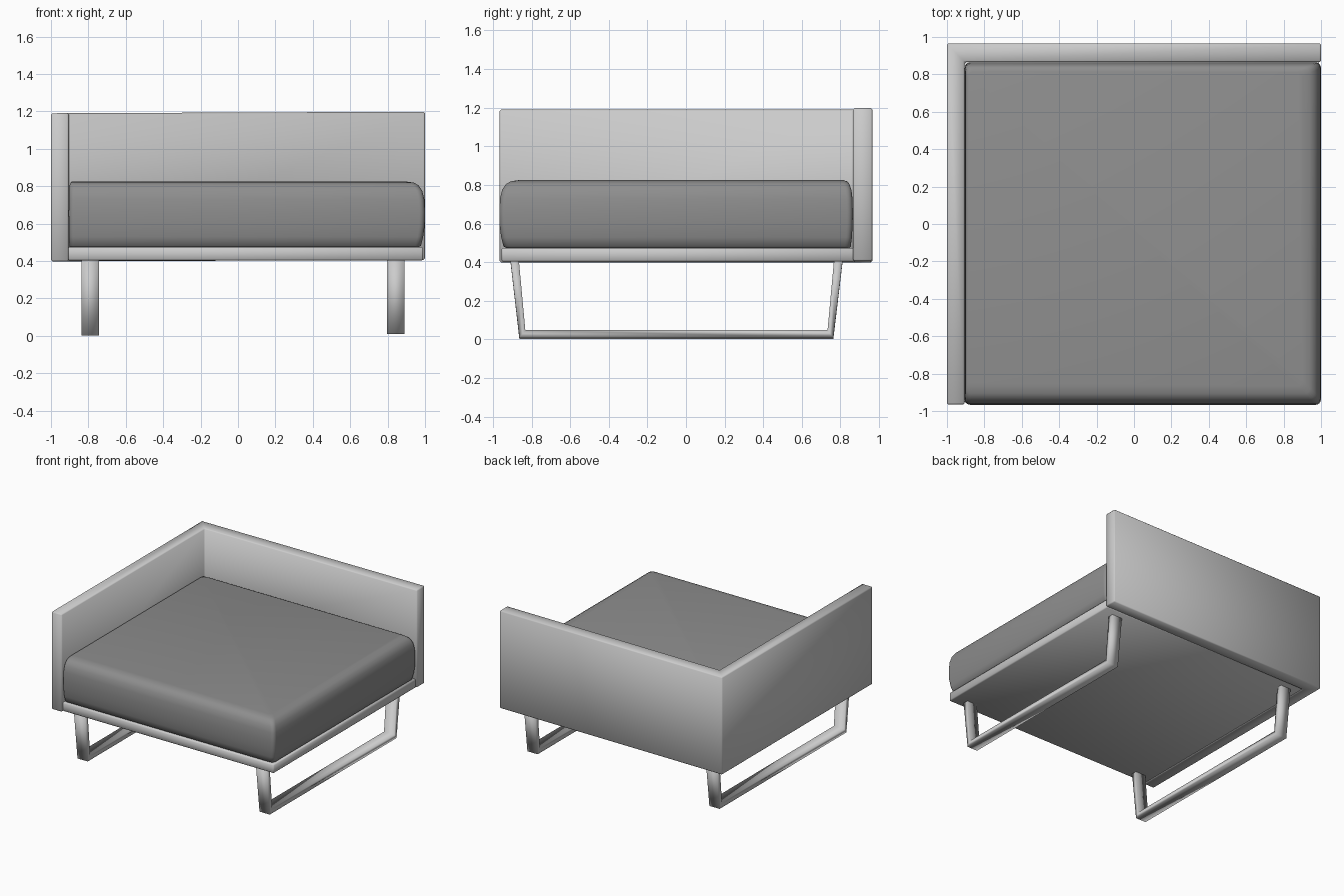
import bpy, bmesh, math

if "Cube" in bpy.data.objects:
    bpy.data.objects.remove(bpy.data.objects["Cube"])


def finish(name, bm, angle):
    bmesh.ops.recalc_face_normals(bm, faces=bm.faces)
    me = bpy.data.meshes.new(name)
    bm.to_mesh(me)
    bm.free()
    ob = bpy.data.objects.new(name, me)
    bpy.context.collection.objects.link(ob)
    bpy.ops.object.select_all(action="DESELECT")
    ob.select_set(True)
    bpy.context.view_layer.objects.active = ob
    bpy.ops.object.shade_smooth_by_angle(angle=math.radians(angle))
    return ob


def prism(name, points, depth, bevel=0.0):
    """Extrude a closed outline of 3D points along a vector, softly shaded."""
    bm = bmesh.new()
    face = bm.faces.new([bm.verts.new(p) for p in points])
    ext = bmesh.ops.extrude_face_region(bm, geom=[face])
    verts = [g for g in ext["geom"] if isinstance(g, bmesh.types.BMVert)]
    bmesh.ops.translate(bm, verts=verts, vec=depth)
    if bevel:
        bmesh.ops.bevel(bm, geom=bm.edges[:], offset=bevel, segments=1, affect="EDGES")
    return finish(name, bm, 180)


def rounded_rect(x0, x1, y0, y1, r, steps=4):
    pts = []
    corners = [(x1 - r, y1 - r), (x0 + r, y1 - r), (x0 + r, y0 + r), (x1 - r, y0 + r)]
    for q, (cx, cy) in enumerate(corners):
        for i in range(steps + 1):
            a = math.pi / 2 * (q + i / steps)
            pts.append((cx + r * math.cos(a), cy + r * math.sin(a)))
    return pts


# L-shaped arm and back, rising slightly to the right
outline = [(-1, -0.965), (-0.905, -0.965), (-0.905, 0.865),
           (1, 0.865), (1, 0.965), (-1, 0.965)]
shell = prism("arm_and_back", [(x, y, 0.398) for x, y in outline], (0, 0, 0.792), 0.008)
for v in shell.data.vertices:
    v.co.z += 0.004 * (v.co.x + 1)

# Platform under the cushion
base = [(-0.91, -0.955), (0.99, -0.955), (0.99, 0.87), (-0.91, 0.87)]
prism("seat_base", [(x, y, 0.403) for x, y in base], (0, 0, 0.072), 0.008)

# Cushion: stacked rounded rectangles with bulging sides
bm = bmesh.new()
rings = []
for z, inset in [(0.472, 0.04), (0.482, 0.022), (0.53, 0.01), (0.59, 0.002), (0.66, 0.0),
                 (0.73, 0.004), (0.775, 0.015), (0.805, 0.035), (0.819, 0.06), (0.825, 0.1)]:
    loop = rounded_rect(-0.905 + inset * 0.15, 1.0 - inset,
                        -0.967 + inset, 0.864 - inset * 0.5, 0.03)
    rings.append([bm.verts.new((x, y, z)) for x, y in loop])
for a, b in zip(rings, rings[1:]):
    for i in range(len(a)):
        j = (i + 1) % len(a)
        bm.faces.new((a[i], a[j], b[j], b[i]))
bm.faces.new(rings[0])
bm.faces.new(rings[-1])
cushion = finish("seat_cushion", bm, 50)
fabric = bpy.data.materials.new("dark_fabric")
fabric.diffuse_color = (0.27, 0.27, 0.27, 1)
fabric.use_nodes = True
fabric.node_tree.nodes["Principled BSDF"].inputs["Base Color"].default_value = fabric.diffuse_color
cushion.data.materials.append(fabric)

# Two flat-bar sled legs, open at the top
sled = [(-0.91, 0.41), (-0.863, 0.003), (0.763, 0.003), (0.812, 0.41),
        (0.767, 0.41), (0.733, 0.042), (-0.832, 0.042), (-0.866, 0.41)]
for name, x, z in [("left_leg", -0.836, 0.0), ("right_leg", 0.797, 0.006)]:
    prism(name, [(x, y, h + z) for y, h in sled], (0.092, 0, 0))
